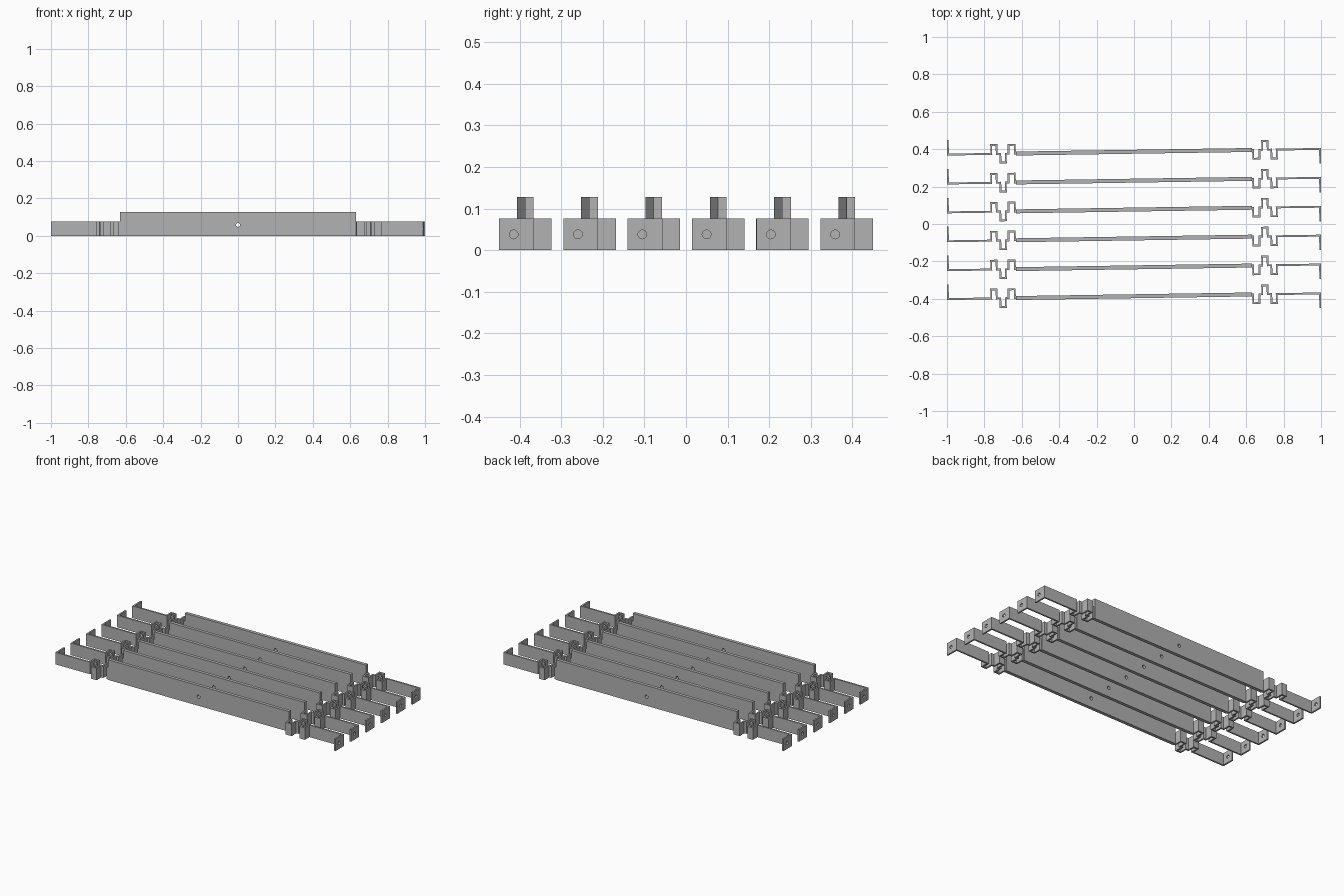
import bpy, bmesh, math
from mathutils import Matrix, Vector

if "Cube" in bpy.data.objects:
    bpy.data.objects.remove(bpy.data.objects["Cube"])

steel = bpy.data.materials.new("brushed grey steel")
steel.diffuse_color = (0.45, 0.45, 0.45, 1)
steel.use_nodes = True
steel.node_tree.nodes["Principled BSDF"].inputs["Base Color"].default_value = steel.diffuse_color

COUNT, PITCH = 6, 0.1545
TILT = math.atan(0.0152)
T = 0.010           # strip thickness
STRIP_H, BAR_H = 0.076, 0.128


def prism(name, outline, height, matrix):
    """Extrude a closed xy outline upward from z = 0."""
    bm = bmesh.new()
    face = bm.faces.new([bm.verts.new((x, y, 0)) for x, y in outline])
    up = bmesh.ops.extrude_face_region(bm, geom=[face])
    bmesh.ops.translate(bm, vec=(0, 0, height),
                        verts=[g for g in up["geom"] if isinstance(g, bmesh.types.BMVert)])
    bmesh.ops.recalc_face_normals(bm, faces=bm.faces)
    bm.transform(matrix)
    me = bpy.data.meshes.new(name)
    bm.to_mesh(me)
    bm.free()
    me.materials.append(steel)
    ob = bpy.data.objects.new(name, me)
    bpy.context.collection.objects.link(ob)
    return ob


def ribbon(path, t):
    """Outline of a right-angled path given a constant thickness."""
    pts = [Vector(p) for p in path]
    left, right = [], []
    for i, p in enumerate(pts):
        normals = []
        if i:
            d = (p - pts[i - 1]).normalized()
            normals.append(Vector((-d.y, d.x)))
        if i < len(pts) - 1:
            d = (pts[i + 1] - p).normalized()
            normals.append(Vector((-d.y, d.x)))
        off = sum(normals, Vector((0, 0))) * (t / 2)
        left.append(p + off if len(normals) == 2 else p + normals[0] * t / 2)
        right.append(p - off if len(normals) == 2 else p - normals[0] * t / 2)
    return [tuple(p) for p in left + right[::-1]]


def drill(ob, center, axis, depth, radius=0.0105):
    """Cut a round hole through a part."""
    bm = bmesh.new()
    rot = Matrix.Rotation(math.pi / 2, 4, 'Y' if axis == 'X' else 'X')
    bmesh.ops.create_cone(bm, cap_ends=True, segments=24, radius1=radius, radius2=radius,
                          depth=depth, matrix=Matrix.Translation(center) @ rot)
    me = bpy.data.meshes.new("hole_cutter")
    bm.to_mesh(me)
    bm.free()
    cutter = bpy.data.objects.new("hole_cutter", me)
    bpy.context.collection.objects.link(cutter)
    cutter.hide_render = True
    cutter.hide_viewport = True
    cutter.display_type = 'WIRE'
    mod = ob.modifiers.new("hole", 'BOOLEAN')
    mod.operation, mod.solver, mod.object = 'DIFFERENCE', 'EXACT', cutter


# Bent strip: end tab, straight run, then folds up, down and up to the bar
A = 0.047
strip_path = [(-0.995, 0.078), (-0.995, 0), (-0.763, 0), (-0.763, A), (-0.734, A),
              (-0.734, 0), (-0.715, 0), (-0.715, -A), (-0.686, -A), (-0.686, 0),
              (-0.671, 0), (-0.671, A), (-0.637, A), (-0.637, 0), (-0.62, 0)]
strip_outline = ribbon(strip_path, T)
bar_outline = [(-0.63, -0.0105), (0.63, -0.0105), (0.63, 0.0105), (-0.63, 0.0105)]

for i in range(COUNT):
    y = (i - (COUNT - 1) / 2) * PITCH
    place = Matrix.Translation((0, y, 0)) @ Matrix.Rotation(TILT, 4, 'Z')

    # Tall central bar with a hole in the middle
    bar = prism(f"bar_{i + 1}", bar_outline, BAR_H, place)
    drill(bar, (0, y, 0.058), 'Y', 0.08)

    # The two ends are half-turn copies of each other
    for side, turn in (("left", 0), ("right", math.pi)):
        m = place @ Matrix.Rotation(turn, 4, 'Z')
        strip = prism(f"{side}_strip_{i + 1}", strip_outline, STRIP_H, m)
        drill(strip, m @ Vector((-0.995, 0.043, 0.038)), 'X', 0.06)
